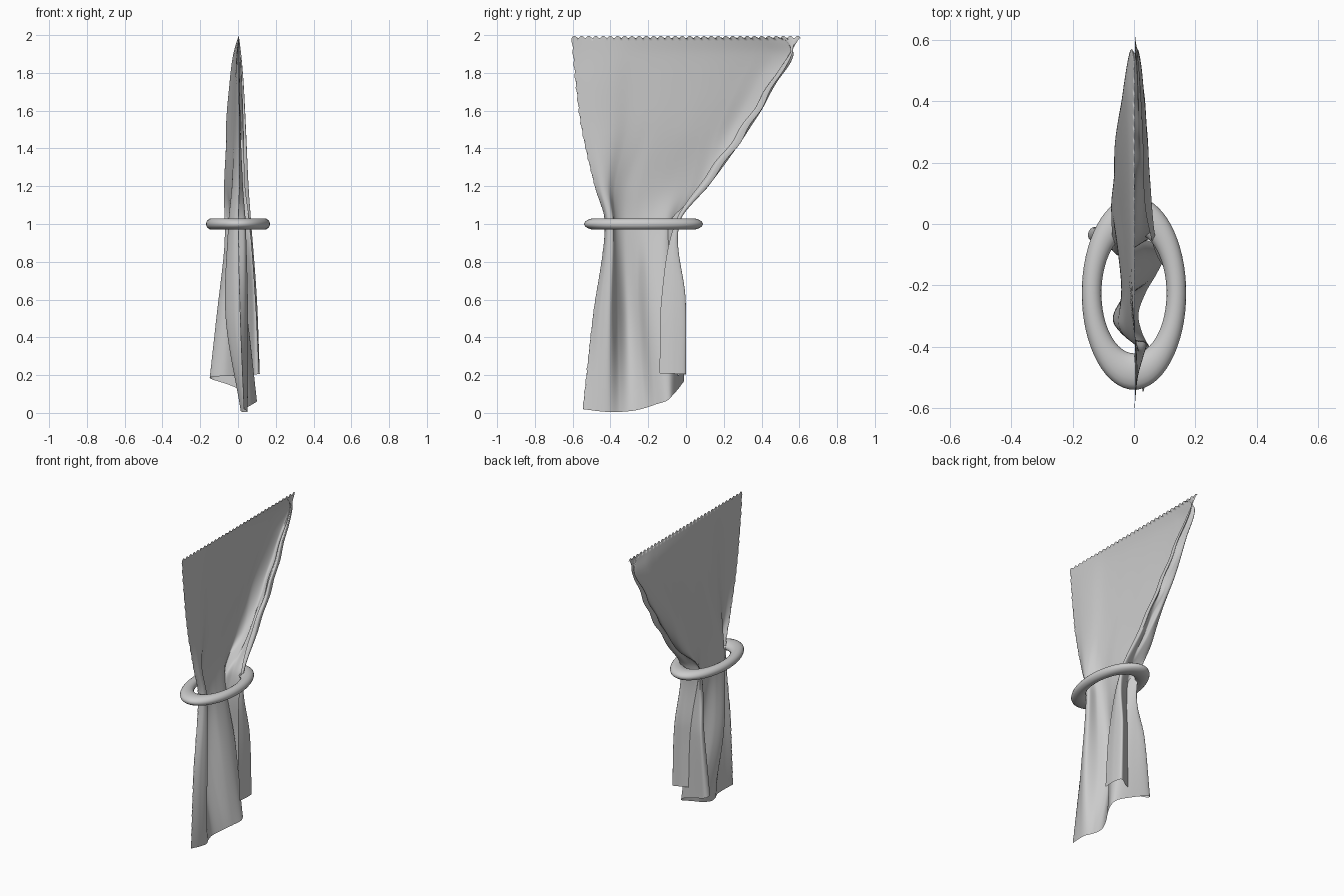
import bpy, bmesh, math

if "Cube" in bpy.data.objects:
    bpy.data.objects.remove(bpy.data.objects["Cube"])

# One flat grey for cloth and ring
grey = bpy.data.materials.new("light_grey")
grey.diffuse_color = (0.6, 0.6, 0.6, 1)
grey.use_nodes = True
grey.node_tree.nodes["Principled BSDF"].inputs["Base Color"].default_value = grey.diffuse_color

# Horizontal cross-sections of the cloth (x, y), from the free front edge to the gathered edge
hem = [(.03, -.55), (.045, -.48), (.05, -.41), (.025, -.35), (.015, -.29), (.04, -.22),
       (.075, -.16), (.1, -.1), (.07, -.065), (-.03, -.03), (-.13, -.01), (-.145, -.05),
       (-.07, -.075), (.04, -.03), (.1, 0), (.115, -.06), (.11, -.14)]
skirt = [(.01, -.495), (.04, -.455), (.05, -.4), (-.02, -.36), (-.065, -.31), (-.04, -.25),
         (.02, -.2), (.045, -.13), (.03, -.07), (-.05, -.03), (-.1, -.02), (-.095, -.06),
         (-.04, -.08), (.045, -.03), (.09, -.003), (.1, -.06), (.09, -.13)]
waist = [(0, -.43), (.035, -.415), (.035, -.385), (-.02, -.375), (-.05, -.33), (-.045, -.26),
         (-.035, -.19), (-.03, -.11), (-.05, -.07), (-.07, -.045), (-.06, -.07), (-.03, -.09),
         (0, -.065), (.03, -.045), (.06, -.035), (.07, -.045), (.06, -.06)]
above = [(.005, -.485), (.025, -.45), (.02, -.415), (-.01, -.375), (-.03, -.32), (-.035, -.24),
         (-.045, -.15), (-.057, -.06), (-.068, .02), (-.073, .08), (-.05, .115), (-.01, .115),
         (.005, .085), (.03, .11), (.05, .115), (.055, .085), (.035, .065)]
N = len(hem)
panel_x = [.005, .015, .01, -.01, -.02, -.027, -.035, -.043, -.053, -.063, -.068, -.035]
gather = [(0, -.01), (.02, -.04), (.042, 0), (.045, -.04), (.03, -.05)]


def sheet(left, right, depth, tuck):
    """Flat panel with a rolled gather along its right edge."""
    pts = [(x * depth, left + (right - left) * i / 11) for i, x in enumerate(panel_x)]
    return pts + [(x * depth, right + y * tuck) for x, y in gather]


top = [(.004, -.61 + .1 * i) for i in range(12)] + [(.004, y) for y in (.515, .54, .565, .59, .61)]
knots = [0, .5, 1, 1.2, 1.5, 1.75, 1.9, 2]
sections = [hem, skirt, waist, above, sheet(-.555, .33, .92, .9), sheet(-.588, .475, .64, .6),
            sheet(-.602, .562, .36, .3), top]


def spline(ts, vs, t):
    """Smooth curve through values vs at knots ts."""
    n = len(ts)
    k = 0
    while k < n - 2 and t > ts[k + 1]:
        k += 1

    def slope(i):
        a, b = max(i - 1, 0), min(i + 1, n - 1)
        return (vs[b] - vs[a]) / (ts[b] - ts[a])
    h = ts[k + 1] - ts[k]
    s = (t - ts[k]) / h
    return ((2 * s**3 - 3 * s**2 + 1) * vs[k] + (s**3 - 2 * s**2 + s) * h * slope(k)
            + (3 * s**2 - 2 * s**3) * vs[k + 1] + (s**3 - s**2) * h * slope(k + 1))


def finish(name, bm):
    for f in bm.faces:
        f.smooth = True
    me = bpy.data.meshes.new(name)
    bm.to_mesh(me)
    bm.free()
    me.materials.append(grey)
    ob = bpy.data.objects.new(name, me)
    bpy.context.collection.objects.link(ob)
    return ob


# Curtain: hem height rises towards the gathered side
lift_at = [0, 2, 4, 5, 6, 7, 8, 10, 13, 16]
lift = [.02, .005, .01, .025, .045, .065, .1, .175, .2, .21]
NU, NZ = 272, 128
idx = list(range(N))
bm = bmesh.new()
rows = []
for j in range(NZ + 1):
    level = 2 * j / NZ
    xs = [spline(knots, [s[i][0] for s in sections], level) for i in idx]
    ys = [spline(knots, [s[i][1] for s in sections], level) for i in idx]
    row = []
    for i in range(NU + 1):
        u = (N - 1) * i / NU
        x, y = spline(idx, xs, u), spline(idx, ys, u)
        z = level
        if level < 1:
            low = max(0, spline(lift_at, lift, u))
            z = low + (1 - low) * level
        # slight crumpling of the rolled gather
        if 1.1 < level < 1.9 and u > 11:
            y += .007 * min(1, u - 11) * math.sin(level * 32) * math.sin((level - 1.1) * math.pi / .8)
        # scalloped top and free front edge
        if j == NZ:
            z -= .004 + .016 * (1 - abs(math.sin(math.pi * (y + .61) / 1.22 * 32)))
        if i == 0:
            y += .012 * (1 - abs(math.sin(math.pi * j / 4)))
        row.append(bm.verts.new((x, y, z)))
    rows.append(row)
for a, b in zip(rows, rows[1:]):
    for i in range(NU):
        bm.faces.new((a[i], a[i + 1], b[i + 1], b[i]))
finish("curtain", bm)

# Oval tieback ring
bm = bmesh.new()
MAJ, MIN = 64, 16
loops = []
for i in range(MAJ):
    a = 2 * math.pi * i / MAJ
    loop = []
    for j in range(MIN):
        b = 2 * math.pi * j / MIN
        r = .138 + .032 * math.cos(b)
        loop.append(bm.verts.new((r * math.cos(a), -.225 + 1.85 * r * math.sin(a),
                                  1 + .03 * math.sin(b))))
    loops.append(loop)
for i in range(MAJ):
    p, q = loops[i], loops[(i + 1) % MAJ]
    for j in range(MIN):
        k = (j + 1) % MIN
        bm.faces.new((p[j], q[j], q[k], p[k]))
finish("tieback_ring", bm)
